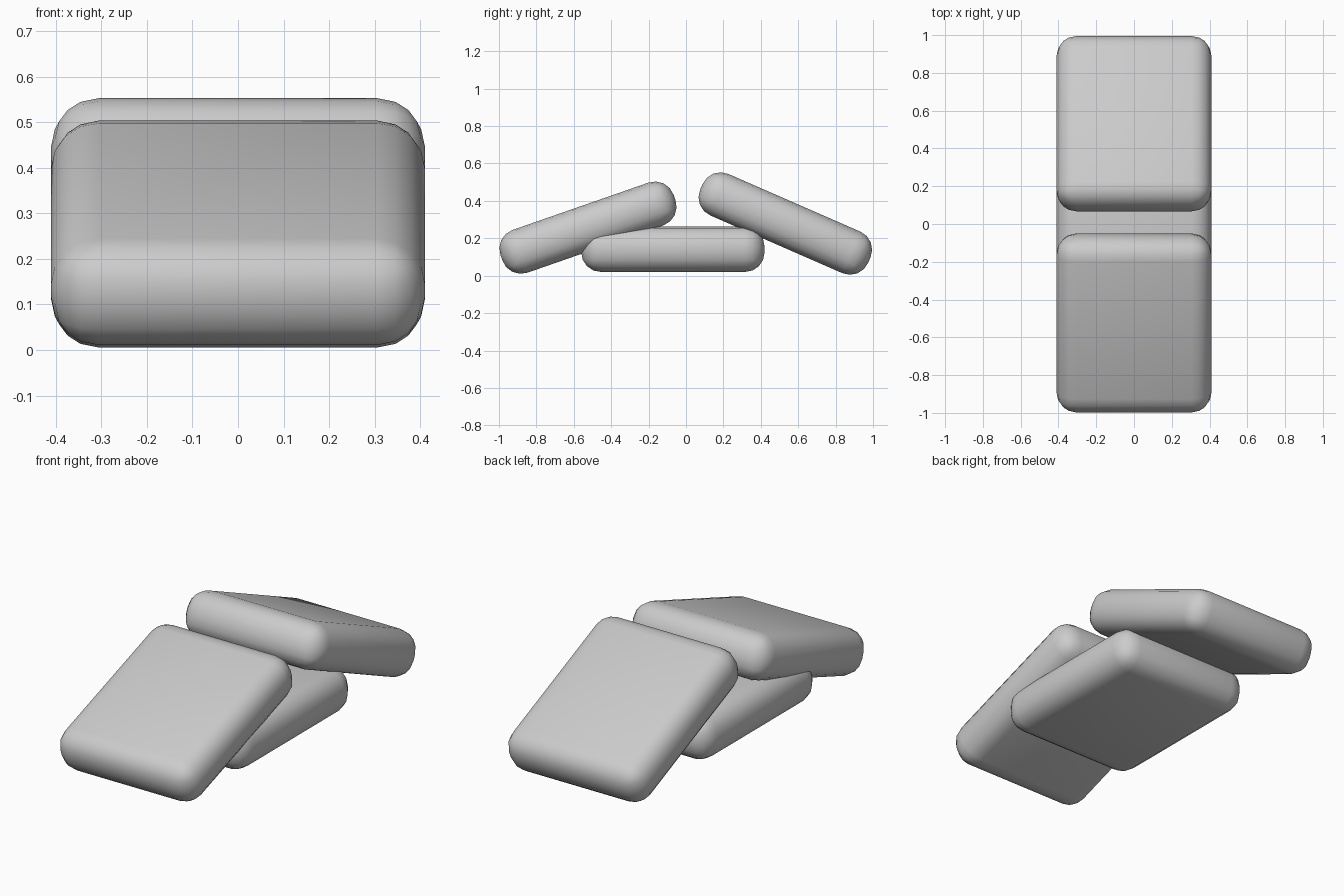
import bpy
from math import radians

if "Cube" in bpy.data.objects:
    bpy.data.objects.remove(bpy.data.objects["Cube"])

WIDTH, LENGTH, THICK, ROUND = 0.82, 0.98, 0.242, 0.105


def slab(name, y, z, tilt):
    """Rounded slab, tilted about the x axis."""
    bpy.ops.mesh.primitive_cube_add(size=1)
    ob = bpy.context.object
    ob.name = name
    ob.scale = (WIDTH, LENGTH, THICK)
    bpy.ops.object.transform_apply(location=False, rotation=False, scale=True)
    bevel = ob.modifiers.new("rounding", 'BEVEL')
    bevel.width = ROUND
    bevel.segments = 4
    bevel.limit_method = 'NONE'
    bpy.ops.object.modifier_apply(modifier=bevel.name)
    bpy.ops.object.shade_smooth()
    ob.location = (0, y, z)
    ob.rotation_euler = (radians(tilt), 0, 0)
    return ob


# flat slab on the ground and two slabs leaning on it
slab("base_slab", -0.07, 0.141, 0)
slab("front_leaning_slab", -0.524, 0.257, 19.2)
slab("back_leaning_slab", 0.531, 0.279, -23.6)
